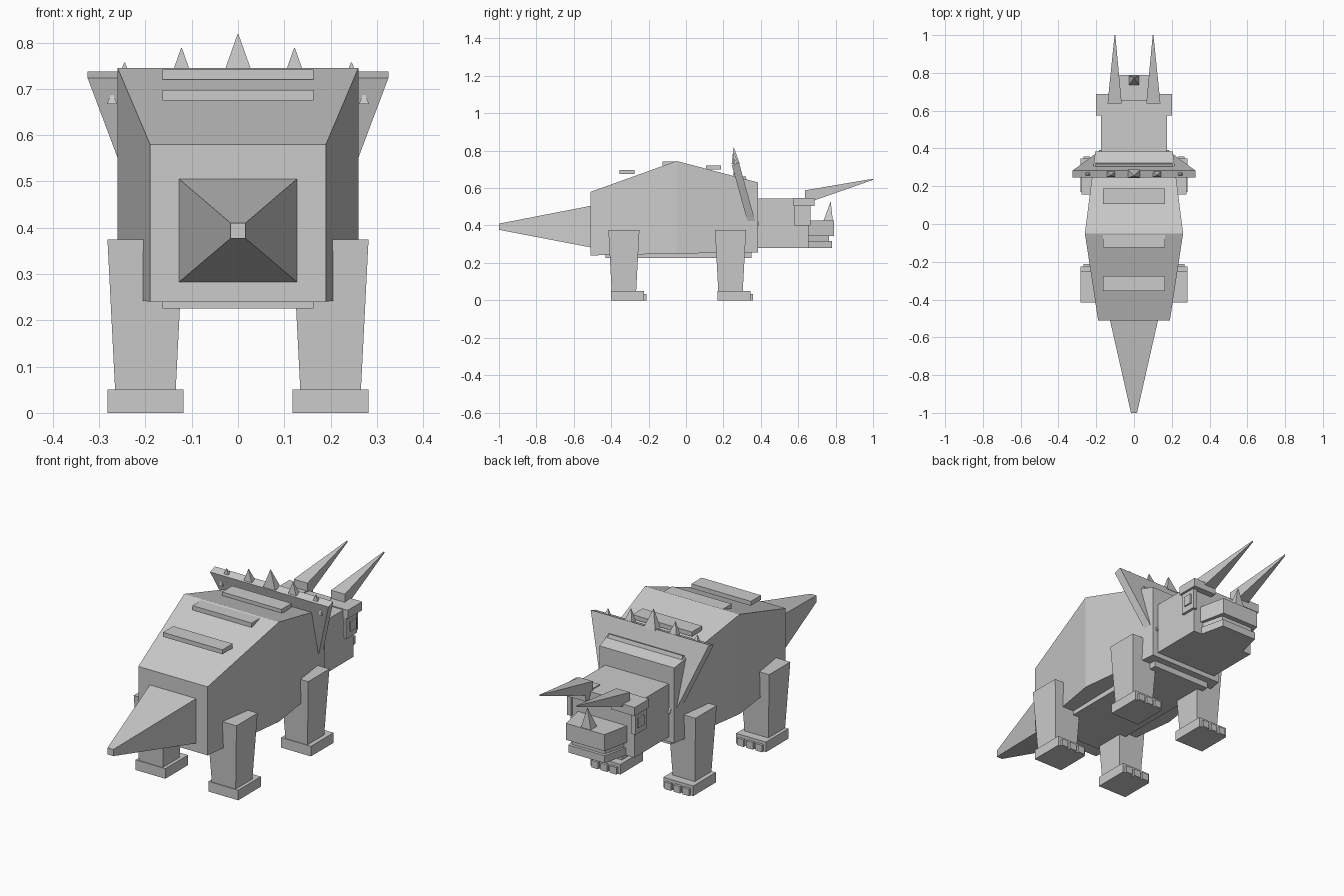
import bpy, bmesh
from mathutils import Vector

cube = bpy.data.objects.get("Cube")
if cube:
    bpy.data.objects.remove(cube, do_unlink=True)

GREY = (0.6, 0.6, 0.6, 1)
mat = bpy.data.materials.new("stone grey")
mat.use_nodes = True
mat.diffuse_color = GREY
bsdf = next(n for n in mat.node_tree.nodes if n.type == 'BSDF_PRINCIPLED')
bsdf.inputs["Base Color"].default_value = GREY


def loft(name, rings, mirror=False):
    """Skin four-cornered rings; mirror=True adds the copy on the other side."""
    bm = bmesh.new()
    for side in ((1, -1) if mirror else (1,)):
        loops = [[bm.verts.new((x * side, y, z)) for x, y, z in ring] for ring in rings]
        bm.faces.new(loops[0])
        bm.faces.new(loops[-1])
        for a, b in zip(loops, loops[1:]):
            for i in range(4):
                j = (i + 1) % 4
                bm.faces.new((a[i], a[j], b[j], b[i]))
    bmesh.ops.recalc_face_normals(bm, faces=bm.faces)
    mesh = bpy.data.meshes.new(name)
    bm.to_mesh(mesh)
    bm.free()
    mesh.materials.append(mat)
    obj = bpy.data.objects.new(name, mesh)
    bpy.context.scene.collection.objects.link(obj)
    return obj


def upright(y, x0, x1, z0, z1):
    return [(x0, y, z0), (x1, y, z0), (x1, y, z1), (x0, y, z1)]


def level(z, x0, x1, y0, y1):
    return [(x0, y0, z), (x1, y0, z), (x1, y1, z), (x0, y1, z)]


def box(name, x0, x1, y0, y1, z0, z1, mirror=False):
    return loft(name, [upright(y0, x0, x1, z0, z1), upright(y1, x0, x1, z0, z1)], mirror)


def spike(name, x, y, z, r, ry, tip_y, tip_z, mirror=False):
    e = 0.001
    return loft(name, [level(z, x - r, x + r, y - ry, y + ry),
                       level(tip_z, x - e, x + e, tip_y - e, tip_y + e)], mirror)


# Trunk and tail
loft("body", [upright(-0.51, -0.19, 0.19, 0.24, 0.58),
              upright(-0.05, -0.26, 0.26, 0.25, 0.745),
              upright(0.385, -0.205, 0.205, 0.256, 0.63)])
loft("tail", [upright(-1, -0.016, 0.016, 0.377, 0.41),
              upright(-0.51, -0.127, 0.127, 0.283, 0.505)])

# Plates along the back and belly
for label, y, z in (("rear", -0.315, 0.675), ("middle", -0.085, 0.72), ("front", 0.147, 0.699)):
    box(label + "_back_plate", -0.163, 0.163, y - 0.04, y + 0.04, z, z + 0.022)
box("belly_plate", -0.163, 0.163, -0.43, 0.35, 0.225, 0.26)

# Legs, feet and toes
for label, y, slim in (("rear", -0.332, 0), ("front", 0.238, 0.005)):
    loft(label + "_legs", [level(0.04, 0.135 + slim, 0.265 - slim, y - 0.065, y + 0.065),
                           level(0.375, 0.118 + slim, 0.282 - slim, y - 0.083, y + 0.083)], True)
    box(label + "_feet", 0.118, 0.282, y - 0.069, y + 0.108, 0, 0.05, True)
    for i in range(3):
        x = 0.2 + (i - 1) * 0.05
        box(f"{label}_toes_{i + 1}", x - 0.018, x + 0.018, y + 0.1, y + 0.12, 0, 0.035, True)

# Head, snout and jaw
box("head", -0.175, 0.175, 0.36, 0.655, 0.28, 0.543)
for name, y, z0, z1, inset in (("upper_snout", 0.79, 0.345, 0.427, 0),
                               ("mouth", 0.765, 0.315, 0.345, 0.015),
                               ("lower_jaw", 0.78, 0.28, 0.317, 0.005)):
    back, tip = 0.135 - inset, 0.105 - inset
    loft(name, [upright(0.65, -back, back, z0, z1), upright(y, -tip, tip, z0, z1)])
box("brows", 0.07, 0.2, 0.575, 0.688, 0.505, 0.548, True)
box("eyes", 0.165, 0.188, 0.58, 0.665, 0.4, 0.505, True)
box("pupils", 0.18, 0.195, 0.605, 0.65, 0.43, 0.48, True)

# Horns
loft("brow_horns", [upright(0.637, 0.065, 0.14, 0.517, 0.588),
                    upright(1, 0.099, 0.103, 0.644, 0.65)], True)
spike("nose_horn", 0, 0.76, 0.425, 0.027, 0.025, 0.773, 0.525)


# Leaning neck frill with a raised panel on its face
def leaning(name, low, high, z0, z1, y_low, y_high, depth):
    rise = depth * 0.35
    rings = []
    for hw, z, y in ((low, z0, y_low), (high, z1, y_high)):
        rings.append([(-hw, y - depth, z - rise), (hw, y - depth, z - rise), (hw, y, z), (-hw, y, z)])
    return loft(name, rings)


leaning("frill", 0.2, 0.325, 0.405, 0.737, 0.375, 0.283, 0.038)
leaning("frill_panel", 0.185, 0.205, 0.4, 0.665, 0.392, 0.318, 0.035)

# Frill spikes
spike("frill_centre_spike", 0, 0.266, 0.728, 0.033, 0.022, 0.255, 0.818)
spike("frill_middle_spikes", 0.122, 0.266, 0.728, 0.022, 0.016, 0.257, 0.788, True)
spike("frill_outer_spikes", 0.245, 0.266, 0.728, 0.012, 0.01, 0.26, 0.757, True)
spike("frill_side_spikes", 0.272, 0.26, 0.667, 0.011, 0.01, 0.258, 0.692, True)
